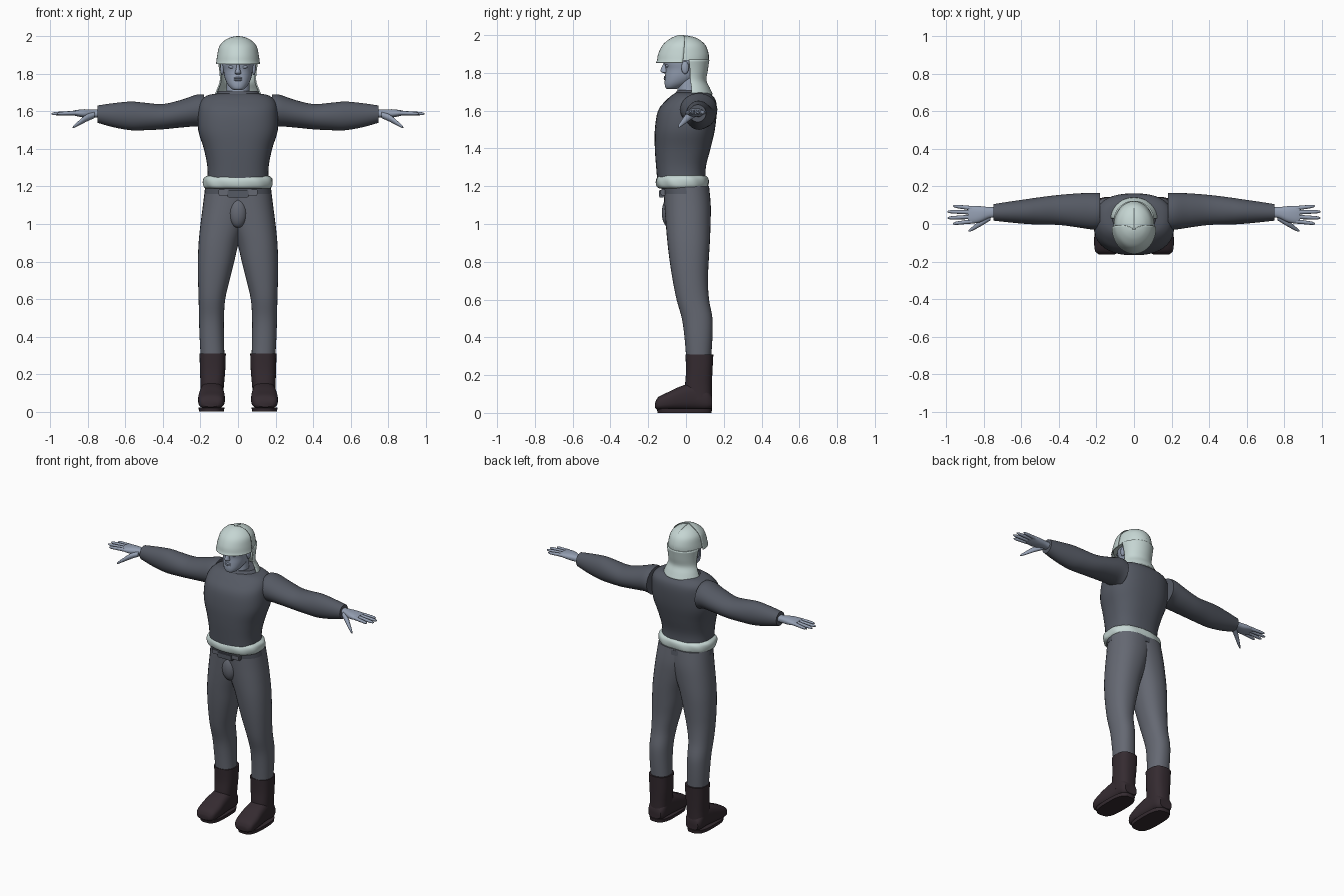
import bpy, bmesh, math
from mathutils import Vector

cube = bpy.data.objects.get("Cube")
if cube:
    bpy.data.objects.remove(cube)


def material(name, rgb):
    m = bpy.data.materials.new(name)
    m.use_nodes = True
    m.diffuse_color = (*rgb, 1)
    m.node_tree.nodes["Principled BSDF"].inputs["Base Color"].default_value = (*rgb, 1)
    return m


JACKET = material("dark grey cloth", (.09, .1, .125))
TROUSER = material("grey cloth", (.13, .14, .17))
SKIN = material("blue grey skin", (.3, .35, .45))
PALE = material("pale helmet and fur", (.56, .67, .65))
LEATHER = material("dark boot leather", (.035, .024, .03))


def finish(name, bm, mat, mirror=False, thick=0):
    bmesh.ops.recalc_face_normals(bm, faces=bm.faces)
    me = bpy.data.meshes.new(name)
    bm.to_mesh(me)
    bm.free()
    me.materials.append(mat)
    for p in me.polygons:
        p.use_smooth = True
    me.set_sharp_from_angle(angle=math.radians(40))
    ob = bpy.data.objects.new(name, me)
    bpy.context.collection.objects.link(ob)
    if thick:
        sol = ob.modifiers.new("thickness", "SOLIDIFY")
        sol.thickness = thick
        sol.offset = 0
    if mirror:
        mod = ob.modifiers.new("mirror", "MIRROR")
        mod.use_mirror_merge = False
    return ob


def smooth_rows(rows, steps):
    """Catmull-Rom interpolation between the given cross-sections."""
    out = []
    for i in range(len(rows) - 1):
        p0, p1 = rows[max(i - 1, 0)], rows[i]
        p2, p3 = rows[i + 1], rows[min(i + 2, len(rows) - 1)]
        for s in range(steps):
            t = s / steps
            out.append([b + t / 2 * (c - a + t * (2 * a - 5 * b + 4 * c - d
                        + t * (3 * b - 3 * c + d - a)))
                        for a, b, c, d in zip(p0, p1, p2, p3)])
    return out + [rows[-1]]


def loft(name, mat, axis, rows, n=2.0, segs=32, steps=4, arc=None, lump=0, **kw):
    """Skin rows of (position, low a, high a, low b, high b) along an axis."""
    bm = bmesh.new()
    rings = []
    start, span = arc or (0, 2 * math.pi)
    count = segs + 1 if arc else segs
    for t, a0, a1, b0, b1 in smooth_rows(rows, steps):
        ring = []
        for k in range(count):
            ang = start + span * k / segs
            c, s = math.cos(ang), math.sin(ang)
            puff = 1 + lump * math.sin(9 * ang + 40 * t)
            a = (a0 + a1) / 2 + puff * (a1 - a0) / 2 * math.copysign(abs(c) ** (2 / n), c)
            b = (b0 + b1) / 2 + puff * (b1 - b0) / 2 * math.copysign(abs(s) ** (2 / n), s)
            co = {"x": (t, a, b), "y": (a, t, b), "z": (a, b, t)}[axis]
            ring.append(bm.verts.new(co))
        rings.append(ring)
    for r0, r1 in zip(rings, rings[1:]):
        for k in range(segs):
            j = (k + 1) % count
            bm.faces.new((r0[k], r0[j], r1[j], r1[k]))
    if not arc:
        bm.faces.new(rings[0])
        bm.faces.new(rings[-1])
    return finish(name, bm, mat, **kw)


def sym(rows):
    """Expand (z, half width, front y, back y) to a centred cross-section."""
    return [(z, -w, w, f, b) for z, w, f, b in rows]


def blob(name, mat, loc, size, **kw):
    bm = bmesh.new()
    bmesh.ops.create_uvsphere(bm, u_segments=20, v_segments=12, radius=1)
    for v in bm.verts:
        v.co = Vector(loc) + v.co * Vector(size)
    return finish(name, bm, mat, **kw)


def box(name, mat, loc, size):
    bm = bmesh.new()
    bmesh.ops.create_cube(bm, size=1)
    for v in bm.verts:
        v.co = Vector(loc) + v.co * Vector(size)
    bmesh.ops.bevel(bm, geom=bm.edges[:], offset=.005, segments=2, affect="EDGES")
    return finish(name, bm, mat)


# Jacket: body, collar, fur hem and sleeves
loft("jacket_body", JACKET, "z", sym([
    (1.21, .165, -.15, .105), (1.3, .163, -.158, .105), (1.4, .182, -.165, .13),
    (1.5, .212, -.165, .153), (1.6, .212, -.148, .163), (1.655, .2, -.105, .157),
    (1.685, .165, -.07, .135), (1.695, .12, -.05, .12)]), n=2.5, segs=40)
loft("collar", JACKET, "z", sym([
    (1.66, .145, -.075, .14), (1.69, .122, -.058, .13), (1.71, .1, -.045, .115)]))
loft("fur_hem", PALE, "z", sym([
    (1.188, .168, -.14, .105), (1.2, .182, -.155, .117), (1.225, .186, -.16, .12),
    (1.245, .181, -.155, .115), (1.257, .165, -.145, .1)]),
    n=2.4, segs=72, lump=.012)
loft("sleeves", JACKET, "x", [
    (.18, -.03, .165, 1.51, 1.69), (.22, -.03, .166, 1.52, 1.69),
    (.3, -.018, .163, 1.515, 1.663), (.4, -.005, .155, 1.505, 1.64),
    (.5, -.003, .143, 1.5, 1.647), (.57, 0, .133, 1.5, 1.653),
    (.66, .008, .12, 1.515, 1.645), (.75, .018, .106, 1.54, 1.632)], mirror=True)

# Hands: palm, four fingers and thumb
loft("palms", SKIN, "x", [
    (.72, .035, .09, 1.565, 1.61), (.77, .032, .09, 1.568, 1.61),
    (.82, .01, .095, 1.568, 1.612), (.86, .003, .097, 1.575, 1.608),
    (.885, .008, .094, 1.582, 1.603)], n=2.4, mirror=True)
for finger, y, drift, tip in (("index", .014, -.012, .965), ("middle", .038, -.006, .995),
                              ("ring", .062, .004, .995), ("little", .084, .012, .965)):
    rows = []
    for f, r in ((0, .012), (.4, .0105), (.85, .0085), (1, .003)):
        x, cy, cz = .865 + (tip - .865) * f, y + drift * f, 1.592 - .004 * f
        rows.append((x, cy - r, cy + r, cz - r, cz + r))
    loft(finger + "_fingers", SKIN, "x", rows, segs=12, steps=3, mirror=True)
loft("thumbs", SKIN, "x", [
    (.765, .02, .06, 1.565, 1.598), (.81, -.008, .028, 1.545, 1.583),
    (.85, -.03, -.004, 1.524, 1.55), (.875, -.041, -.026, 1.512, 1.527),
    (.882, -.038, -.032, 1.511, 1.517)], segs=16, mirror=True)

# Trousers: the two overlapping halves leave a crease at the centre
loft("trouser_legs", TROUSER, "z", [
    (.28, .072, .198, .002, .132), (.4, .075, .205, -.008, .14),
    (.5, .075, .208, -.022, .14), (.6, .068, .21, -.05, .122),
    (.7, .045, .213, -.07, .116), (.8, .02, .214, -.086, .12),
    (.9, -.004, .21, -.098, .126), (1.0, -.04, .2, -.107, .13),
    (1.1, -.075, .187, -.114, .131), (1.2, -.1, .175, -.12, .122)],
    n=2.25, mirror=True)
blob("trouser_front", TROUSER, (0, -.088, 1.06), (.05, .04, .08))

# Belt with its plates
loft("belt", JACKET, "z", sym([(1.16, .18, -.125, .126), (1.192, .176, -.13, .123)]), n=2.4)
box("buckle", JACKET, (0, -.129, 1.16), (.11, .03, .04))
for side, sx in (("left", 1), ("right", -1)):
    box(side + "_belt_plate", TROUSER, (sx * .075, -.12, 1.168), (.06, .03, .034))

# Boots: shaft, foot and sole
loft("boot_shafts", LEATHER, "z", [
    (.07, .08, .2, .0, .137), (.14, .075, .2, -.005, .137),
    (.22, .068, .203, .0, .14), (.31, .065, .205, -.003, .145)], n=2.6, mirror=True)
loft("boot_feet", LEATHER, "y", [
    (-.163, .105, .185, .025, .055), (-.145, .08, .207, .015, .085),
    (-.09, .07, .213, .014, .112), (-.03, .072, .208, .014, .14),
    (.05, .077, .2, .014, .16), (.11, .08, .198, .014, .13),
    (.138, .095, .185, .025, .09)], n=2.8, mirror=True)
loft("boot_soles", LEATHER, "z", [
    (0, .075, .208, -.15, .135), (.022, .072, .211, -.155, .138)],
    n=3, steps=1, mirror=True)

# Head and neck
loft("neck", SKIN, "z", sym([
    (1.64, .075, -.045, .085), (1.7, .062, -.045, .07), (1.8, .06, -.04, .075)]))
loft("head", SKIN, "z", sym([
    (1.714, .02, -.098, -.055), (1.722, .036, -.109, -.03), (1.745, .056, -.113, .02),
    (1.78, .071, -.111, .07), (1.82, .078, -.108, .095), (1.86, .084, -.115, .1),
    (1.92, .08, -.11, .09), (1.96, .05, -.07, .06)]), n=2.2)
loft("nose", SKIN, "z", sym([
    (1.798, .008, -.116, -.1), (1.803, .017, -.13, -.095), (1.815, .014, -.135, -.095),
    (1.84, .008, -.124, -.095), (1.865, .007, -.116, -.095)]), segs=16)
for lip, z in (("upper", 1.778), ("lower", 1.768)):
    blob(lip + "_lip", SKIN, (0, -.109, z), (.022, .009, .006))
blob("eyes", SKIN, (.034, -.099, 1.838), (.016, .009, .009), mirror=True)
blob("brows", SKIN, (.034, -.103, 1.857), (.024, .011, .006), mirror=True)
blob("ears", SKIN, (.084, -.005, 1.828), (.011, .02, .034), mirror=True)

# Helmet: dome, raised front plate, crest seam and neck guard
DOME = [(1.865, .109, -.145, .12), (1.9, .104, -.138, .12), (1.945, .093, -.115, .104),
        (1.975, .066, -.08, .072), (1.99, .037, -.05, .036), (1.997, .006, -.025, -.01)]
loft("helmet_dome", PALE, "z", sym(DOME))
loft("helmet_front", PALE, "z", sym(
    [(1.853, .116, -.157, .12)] + [(z + .002, w + .004, f - .006, b) for z, w, f, b in DOME]),
    arc=(math.pi, math.pi), thick=.005)
seam = bpy.data.curves.new("helmet_crest", "CURVE")
seam.dimensions = "3D"
seam.bevel_depth = .003
line = [(0, b, z) for z, w, f, b in DOME] + [(0, f - .006, z) for z, w, f, b in DOME[::-1]]
spline = seam.splines.new("NURBS")
spline.points.add(len(line) - 1)
for point, co in zip(spline.points, line):
    point.co = (*co, 1)
spline.use_endpoint_u = True
seam.materials.append(PALE)
bpy.context.collection.objects.link(bpy.data.objects.new("helmet_crest", seam))
loft("neck_guard", PALE, "z", sym([
    (1.685, .122, -.07, .138), (1.72, .108, -.055, .122), (1.76, .094, -.05, .104),
    (1.81, .095, -.06, .111), (1.87, .104, -.08, .12)]),
    arc=(-.05, math.pi + .1), thick=.008)
